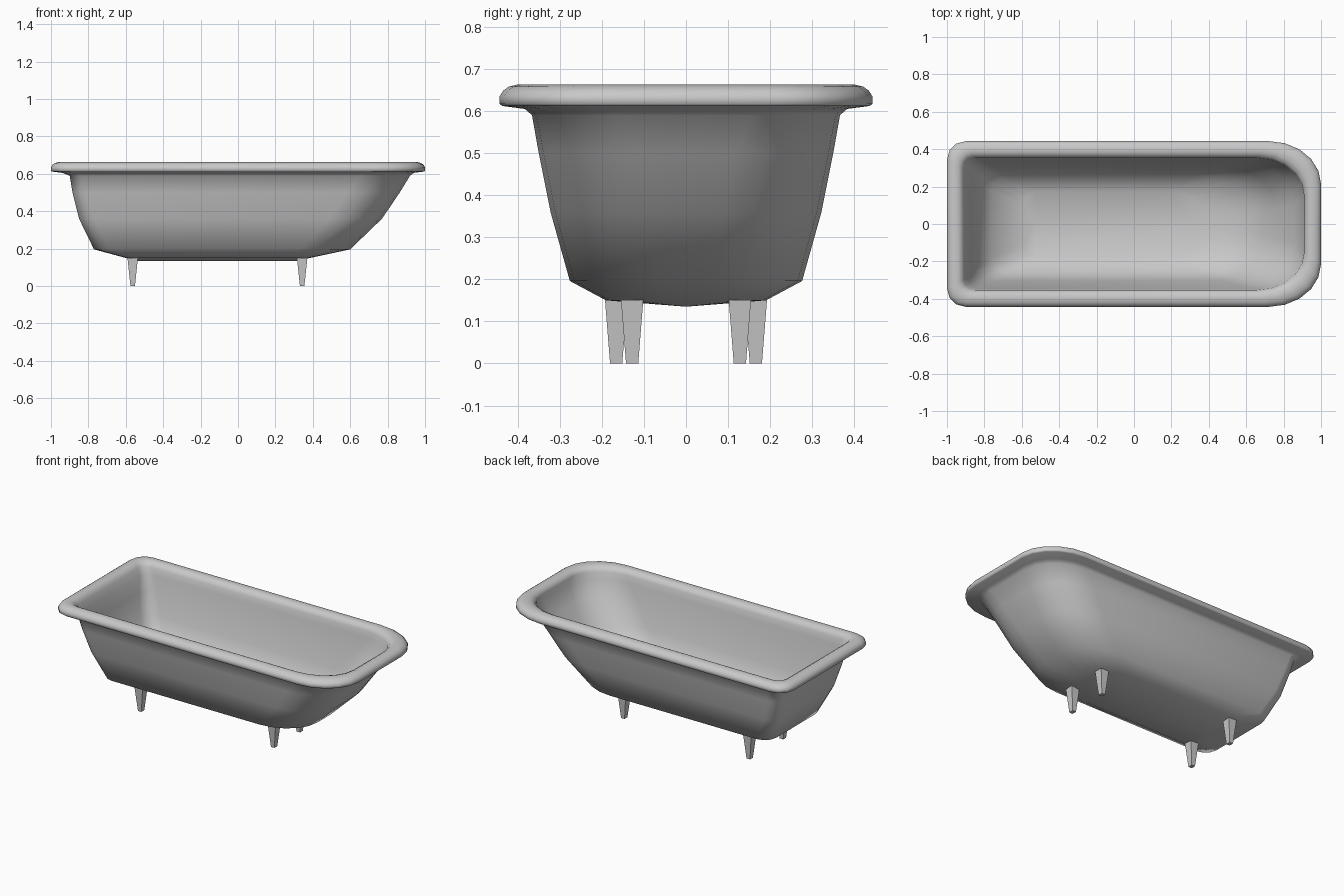
import bpy, bmesh, math

cube = bpy.data.objects.get("Cube")
if cube:
    bpy.data.objects.remove(cube, do_unlink=True)

GREY = (0.58, 0.58, 0.58, 1)
enamel = bpy.data.materials.new("grey enamel")
enamel.use_nodes = True
enamel.diffuse_color = GREY
bsdf = next(n for n in enamel.node_tree.nodes if n.type == 'BSDF_PRINCIPLED')
bsdf.inputs["Base Color"].default_value = GREY
bsdf.inputs["Roughness"].default_value = 0.6


def outline(x0, x1, half, z, square, rx, ry):
    """Plan outline: tight corners at the tap end, wide round ones at the head end."""
    pts = []
    for i in range(6):
        a = math.pi / 2 * i / 5
        pts.append((x1 - rx + rx * math.cos(a), half - ry + ry * math.sin(a), z))
    for i in range(4):
        a = math.pi / 2 * i / 3
        pts.append((x0 + square - square * math.sin(a),
                    half - square + square * math.cos(a), z))
    return pts + [(x, -y, z) for x, y, z in reversed(pts)]


def finish(name, bm):
    bmesh.ops.remove_doubles(bm, verts=bm.verts, dist=0.0005)
    bmesh.ops.recalc_face_normals(bm, faces=bm.faces)
    mesh = bpy.data.meshes.new(name)
    bm.to_mesh(mesh)
    bm.free()
    mesh.materials.append(enamel)
    obj = bpy.data.objects.new(name, mesh)
    bpy.context.collection.objects.link(obj)
    return obj


# Shell rings from the keel upward: x0, x1, half width, z, tap corner, head corner
hull = [
    (-0.54, 0.32, 0.0, 0.135, 0.0, 0.0, 0.0),
    (-0.60, 0.385, 0.19, 0.15, 0.07, 0.20, 0.15),
    (-0.77, 0.60, 0.276, 0.196, 0.08, 0.26, 0.21),
    (-0.85, 0.77, 0.322, 0.36, 0.08, 0.28, 0.23),
    (-0.885, 0.865, 0.35, 0.50, 0.07, 0.28, 0.23),
    (-0.90, 0.92, 0.366, 0.59, 0.06, 0.26, 0.21),
]
# Rolled rim section: inset from the outermost edge, height
rim = [(0.06, 0.605), (0.006, 0.612), (0.0, 0.617), (0.0, 0.635), (0.009, 0.649),
       (0.022, 0.658), (0.042, 0.663), (0.062, 0.661), (0.08, 0.651), (0.09, 0.632)]

rings = [outline(*r) for r in hull]
rings += [outline(-1 + d, 1 - d, 0.443 - d, z, 0.1 - d * 0.5, 0.28 - d * 0.3, 0.23 - d * 0.3)
          for d, z in rim]
# Inner wall follows the outer one, thicker along the sides than at the ends
SIDE, END, FLOOR = 0.018, 0.01, 0.012
for x0, x1, half, z, sq, rx, ry in reversed(hull):
    lift = FLOOR if z < 0.25 else 0
    rings.append(outline(x0 + END, x1 - END, max(half - SIDE, 0), z + lift, sq, rx, ry))

bm = bmesh.new()
loops = [[bm.verts.new(p) for p in ring] for ring in rings]
for low, high in zip(loops, loops[1:]):
    for i in range(len(low)):
        j = (i + 1) % len(low)
        bm.faces.new((low[i], low[j], high[j], high[i]))
tub = finish("bathtub_shell", bm)
bpy.ops.object.select_all(action='DESELECT')
tub.select_set(True)
bpy.context.view_layer.objects.active = tub
bpy.ops.object.shade_smooth_by_angle(angle=math.radians(60))


# Tapered square feet, the head pair standing closer together
def leg(name, x, y):
    bm = bmesh.new()
    bmesh.ops.create_cube(bm, size=1)
    for v in bm.verts:
        top = v.co.z > 0
        v.co.x = x + v.co.x * (0.056 if top else 0.024)
        v.co.y = y + v.co.y * (0.053 if top else 0.029)
        v.co.z = 0.151 if top else 0
    finish(name, bm)


for end, x, y in (("tap_end", -0.563, 0.166), ("head_end", 0.343, 0.128)):
    for side, s in (("front", -1), ("back", 1)):
        leg(f"{end}_{side}_leg", x, y * s)
